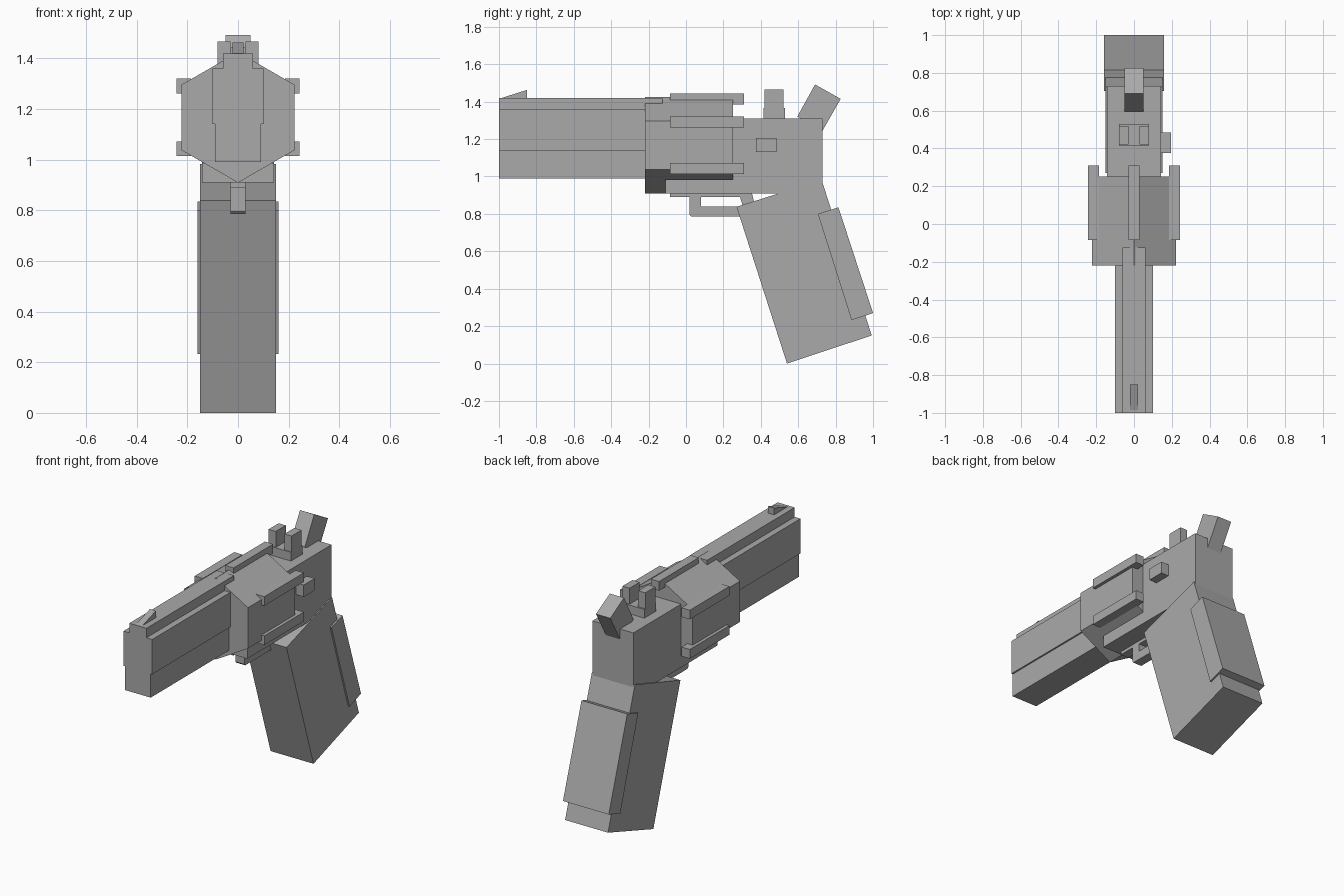
import bpy, math

if "Cube" in bpy.data.objects:
    bpy.data.objects.remove(bpy.data.objects["Cube"])

grey = bpy.data.materials.new("plain_grey")
grey.diffuse_color = (0.4, 0.4, 0.4, 1)
grey.use_nodes = True
grey.node_tree.nodes["Principled BSDF"].inputs["Base Color"].default_value = grey.diffuse_color


def add_mesh(name, verts, faces):
    mesh = bpy.data.meshes.new(name)
    mesh.from_pydata(verts, [], faces)
    mesh.materials.append(grey)
    obj = bpy.data.objects.new(name, mesh)
    bpy.context.collection.objects.link(obj)
    return obj


def prism(name, near, far):
    """Close two matching rings of points into a solid."""
    n = len(near)
    faces = [tuple(range(n))[::-1], tuple(range(n, 2 * n))]
    faces += [(i, (i + 1) % n, n + (i + 1) % n, n + i) for i in range(n)]
    obj = add_mesh(name, near + far, faces)
    return obj


def side_profile(name, yz, half):
    """Extrude a counter-clockwise (y, z) outline across x."""
    return prism(name, [(-half, y, z) for y, z in yz], [(half, y, z) for y, z in yz])


def front_profile(name, xz, y0, y1):
    """Extrude a counter-clockwise (x, z) outline along y."""
    return prism(name, [(x, y1, z) for x, z in xz], [(x, y0, z) for x, z in xz])


def box(name, x0, x1, y0, y1, z0, z1):
    return front_profile(name, [(x0, z0), (x1, z0), (x1, z1), (x0, z1)], y0, y1)


# Barrel: stepped section, with a top rib running onto the cylinder
half = [(0.09, 0.99), (0.09, 1.14), (0.10, 1.14), (0.10, 1.36), (0.06, 1.36), (0.06, 1.42)]
front_profile("barrel", half + [(-x, z) for x, z in reversed(half)], -1.0, -0.22)
box("barrel_rib", -0.06, 0.06, -0.22, -0.125, 1.36, 1.42)
side_profile("front_sight", [(-0.985, 1.42), (-0.85, 1.42), (-0.85, 1.463)], 0.021)

# Hexagonal cylinder with a bar on each corner
mid, radius = 1.167, 0.258
corners = [(math.sin(math.radians(a)), math.cos(math.radians(a))) for a in range(0, 360, 60)]
front_profile("cylinder", [(-s * radius, mid + c * radius) for s, c in corners], -0.22, 0.252)
for i, (s, c) in enumerate(corners):
    x, z = s * 0.248, mid + c * 0.248
    box(f"cylinder_bar_{i}", x - 0.029, x + 0.029, -0.085, 0.31, z - 0.029, z + 0.029)

# Frame behind and below the cylinder
frame = [(-0.11, 0.91), (0.73, 0.91), (0.73, 1.31), (0.252, 1.31), (0.252, 0.985), (-0.11, 0.985)]
side_profile("frame", frame, 0.143)
box("side_button", 0.13, 0.197, 0.375, 0.485, 1.13, 1.205)

# Rear sight and hammer
box("rear_sight_base", -0.08, 0.08, 0.415, 0.53, 1.30, 1.365)
for side, x in (("left", -0.055), ("right", 0.055)):
    box(f"rear_sight_post_{side}", x - 0.025, x + 0.025, 0.42, 0.52, 1.365, 1.466)
side_profile("hammer", [(0.595, 1.32), (0.73, 1.245), (0.827, 1.415), (0.69, 1.492)], 0.05)

# Trigger guard and trigger
guard = [(0.03, 0.785), (0.36, 0.785), (0.36, 0.84), (0.08, 0.84), (0.08, 0.92), (0.02, 0.92), (0.02, 0.795)]
side_profile("trigger_guard", guard, 0.03)
side_profile("trigger", [(0.31, 0.82), (0.37, 0.84), (0.35, 0.92), (0.28, 0.92)], 0.03)

# Slanted grip with a raised plate on the back
side_profile("grip", [(0.54, 0.0), (0.993, 0.15), (0.725, 0.982), (0.27, 0.838)], 0.15)
side_profile("grip_back_plate", [(0.885, 0.232), (1.0, 0.27), (0.815, 0.835), (0.705, 0.80)], 0.16)
